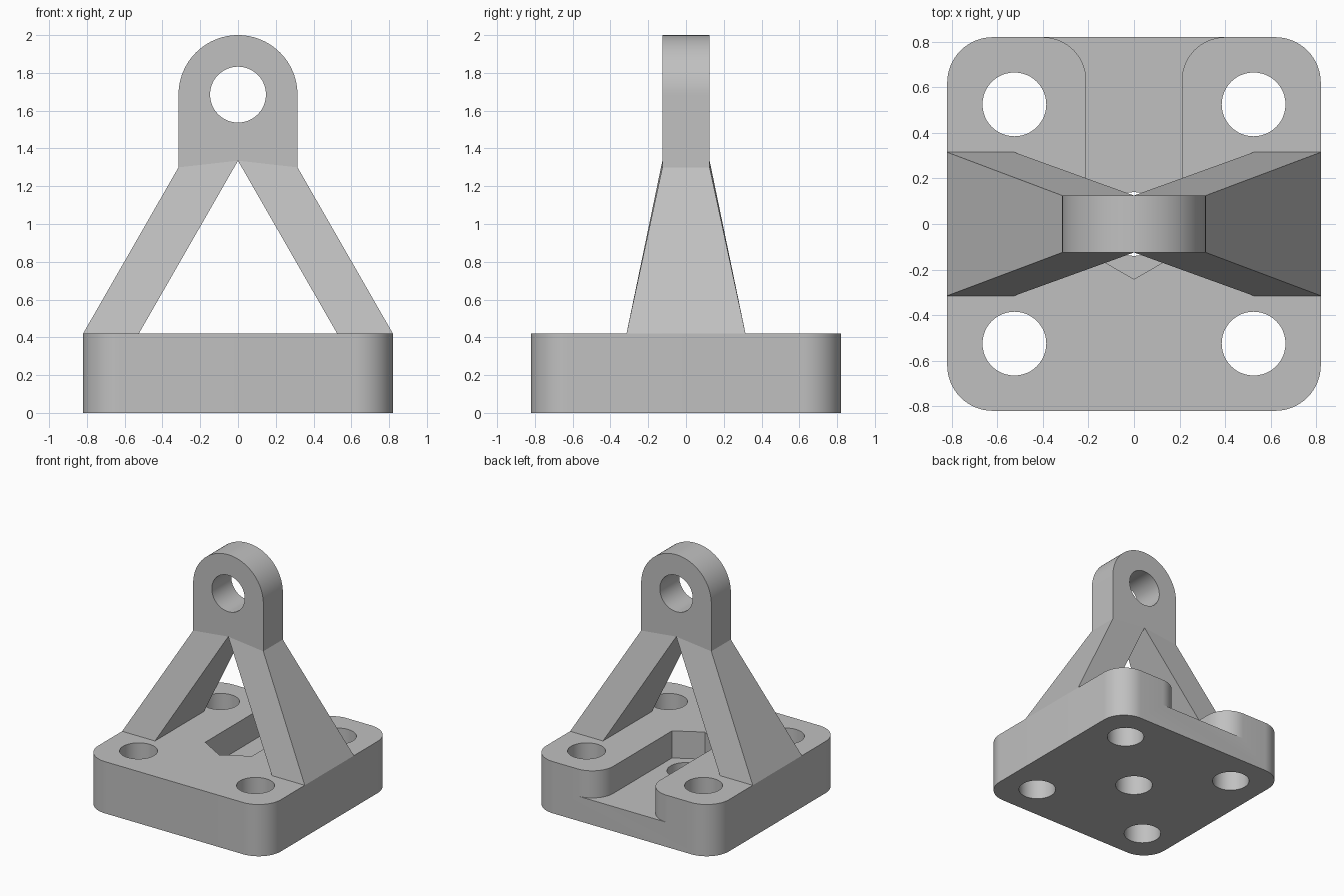
import bpy, bmesh
from math import sin, cos, pi, radians

if "Cube" in bpy.data.objects:
    bpy.data.objects.remove(bpy.data.objects["Cube"])

HALF, TOP, FLOOR = 0.82, 0.42, 0.20      # base half width, base top, slot floor
EYE_Z, EYE_R, THICK = 1.685, 0.315, 0.125
SHOULDER, CROTCH = 1.30, 1.335

grey = bpy.data.materials.new("plain grey")
grey.use_nodes = True
colour = (0.53, 0.53, 0.53, 1)
grey.diffuse_color = colour
grey.node_tree.nodes["Principled BSDF"].inputs["Base Color"].default_value = colour


def arc(cx, cy, r, start, end, steps=16):
    angles = [radians(start + (end - start) * i / steps) for i in range(steps + 1)]
    return [(cx + r * cos(a), cy + r * sin(a)) for a in angles]


def make_object(name, bm):
    bmesh.ops.recalc_face_normals(bm, faces=bm.faces)
    mesh = bpy.data.meshes.new(name)
    bm.to_mesh(mesh)
    bm.free()
    obj = bpy.data.objects.new(name, mesh)
    bpy.context.collection.objects.link(obj)
    mesh.materials.append(grey)
    return obj


def prism(name, outline, low, high, upright=False):
    """Extrude an outline along z, or along y when upright."""
    bm = bmesh.new()
    place = (lambda u, v: (u, low, v)) if upright else (lambda u, v: (u, v, low))
    face = bm.faces.new([bm.verts.new(place(u, v)) for u, v in outline])
    moved = bmesh.ops.extrude_face_region(bm, geom=[face])["geom"]
    step = (0, high - low, 0) if upright else (0, 0, high - low)
    bmesh.ops.translate(bm, vec=step,
                        verts=[g for g in moved if isinstance(g, bmesh.types.BMVert)])
    return make_object(name, bm)


def cut(target, cutter):
    mod = target.modifiers.new(cutter.name, "BOOLEAN")
    mod.operation, mod.solver, mod.object = "DIFFERENCE", "EXACT", cutter
    bpy.context.view_layer.objects.active = target
    bpy.ops.object.modifier_apply(modifier=mod.name)
    bpy.data.objects.remove(cutter)


def hole(x, y, r):
    return arc(x, y, r, 0, 360, 48)[:-1]


# Base block with rounded corners
r = 0.2
c = HALF - r
outline = (arc(c, c, r, 0, 90) + arc(-c, c, r, 90, 180)
           + arc(-c, -c, r, 180, 270) + arc(c, -c, r, 270, 360))
base = prism("base", outline, 0, TOP)

# Bolt holes at the corners and in the middle
for x, y in [(0.525, 0.525), (-0.525, 0.525), (-0.525, -0.525), (0.525, -0.525), (0, 0)]:
    cut(base, prism("bolt_hole_cutter", hole(x, y, 0.14), -0.1, TOP + 0.1))

# Slot with a pointed inner end, flaring out through the back
w, flare = 0.21, 0.19
right_side = [(w, -0.121)] + arc(w + flare, HALF - flare, flare, 180, 90) + [(w + flare, 1)]
left_side = [(-x, y) for x, y in reversed(right_side)]
cut(base, prism("slot_cutter", [(0, -0.242)] + right_side + left_side, FLOOR, TOP + 0.1))

# Upright eye with a pin hole
eye = prism("eye", [(0, CROTCH), (EYE_R, SHOULDER)]
            + arc(0, EYE_Z, EYE_R, 0, 180, 48) + [(-EYE_R, SHOULDER)],
            -THICK, THICK, upright=True)
cut(eye, prism("pin_hole_cutter", hole(0, EYE_Z, 0.148), -1, 1, upright=True))

# Tapered legs spreading from the eye to the base edges
legs = []
for side, name in [(1, "left_leg"), (-1, "right_leg")]:
    bm = bmesh.new()
    rings = []
    for y_sign in (-1, 1):
        rings.append([bm.verts.new((side * x, y_sign * y, z)) for x, y, z in [
            (0.525, 0.315, TOP), (HALF, 0.315, TOP),
            (EYE_R, THICK, SHOULDER), (0, THICK, CROTCH)]])
    front, back = rings
    bm.faces.new(front)
    bm.faces.new(back[::-1])
    for i in range(4):
        j = (i + 1) % 4
        bm.faces.new([front[i], back[i], back[j], front[j]])
    legs.append(make_object(name, bm))

# Smooth the round surfaces, keep the edges sharp
bpy.ops.object.select_all(action="DESELECT")
for obj in [base, eye]:
    obj.select_set(True)
bpy.context.view_layer.objects.active = base
bpy.ops.object.shade_smooth_by_angle(angle=radians(25))
